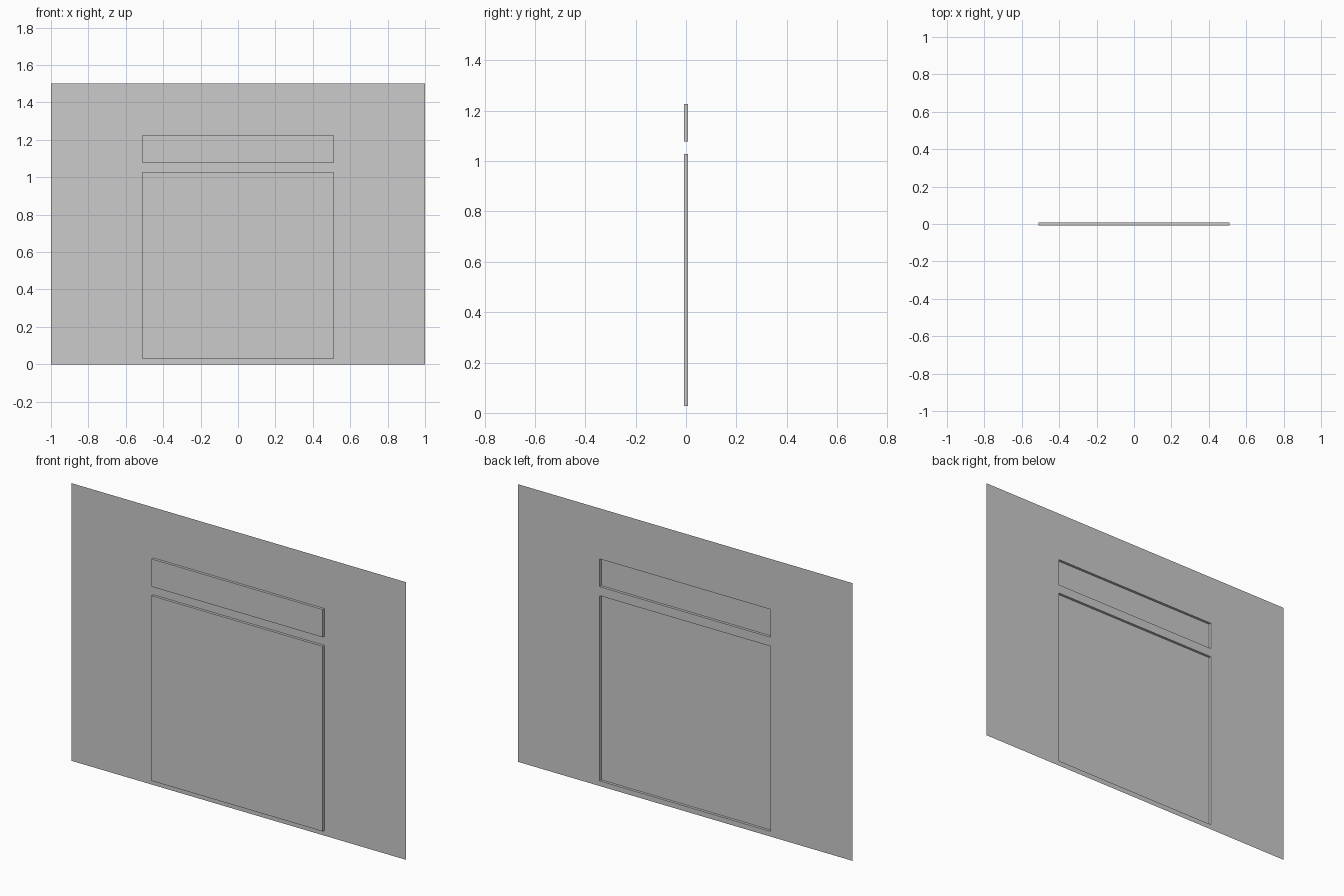
import bpy, bmesh
from mathutils import Matrix

if "Cube" in bpy.data.objects:
    bpy.data.objects.remove(bpy.data.objects["Cube"])

T = 0.007            # half of the relief depth
HALF_W = 0.511       # half width of both raised panels
PANELS = {"lower_panel": (0.028, 1.028), "upper_panel": (1.077, 1.227)}


def finish(bm, name):
    mesh = bpy.data.meshes.new(name)
    bm.to_mesh(mesh)
    bm.free()
    ob = bpy.data.objects.new(name, mesh)
    bpy.context.collection.objects.link(ob)
    return ob


# backing sheet: a single-sided grid left open behind each raised panel
xs = [-1, -HALF_W, HALF_W, 1]
zs = [0, *PANELS["lower_panel"], *PANELS["upper_panel"], 1.5]
bm = bmesh.new()
grid = [[bm.verts.new((x, T, z)) for x in xs] for z in zs]
for j in range(len(zs) - 1):
    for i in range(len(xs) - 1):
        if i == 1 and j in (1, 3):
            continue
        bm.faces.new((grid[j][i], grid[j][i + 1], grid[j + 1][i + 1], grid[j + 1][i]))
finish(bm, "backing_sheet")

# raised panels: shallow trays pushed forward, open at the back
for name, (z0, z1) in PANELS.items():
    bm = bmesh.new()
    bmesh.ops.create_cube(bm, size=1, matrix=Matrix.Translation((0, 0, (z0 + z1) / 2))
                          @ Matrix.Diagonal((2 * HALF_W, 2 * T, z1 - z0, 1)))
    back = [f for f in bm.faces if f.calc_center_median().y > T * 0.9]
    bmesh.ops.delete(bm, geom=back, context='FACES_ONLY')
    finish(bm, name)
